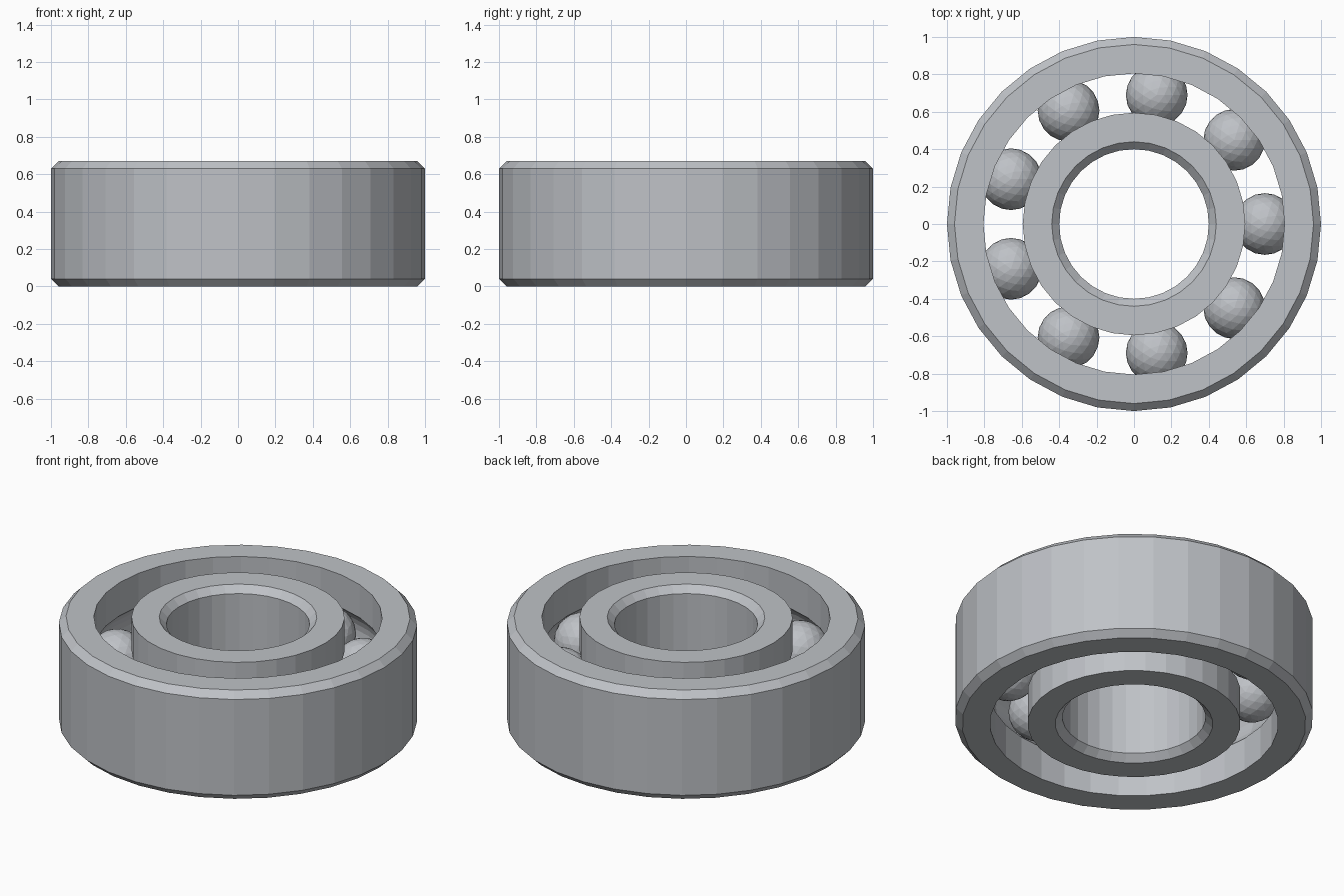
import bpy
import bmesh
from math import cos, sin, pi, sqrt, atan2

SIDES = 32
HEIGHT = 0.67
MID = HEIGHT / 2
CHAMFER = 0.04
TRACK = 0.70          # radius of the circle the balls run on
BALL = 0.165
GROOVE = 0.168
BALLS = 9

if "Cube" in bpy.data.objects:
    bpy.data.objects.remove(bpy.data.objects["Cube"])

steel = bpy.data.materials.new("steel grey")
steel.use_nodes = True
colour = (0.52, 0.54, 0.57, 1)
steel.diffuse_color = colour
steel.node_tree.nodes["Principled BSDF"].inputs["Base Color"].default_value = colour


def add_object(name, bm):
    mesh = bpy.data.meshes.new(name)
    bmesh.ops.recalc_face_normals(bm, faces=bm.faces)
    bm.to_mesh(mesh)
    bm.free()
    mesh.materials.append(steel)
    obj = bpy.data.objects.new(name, mesh)
    bpy.context.collection.objects.link(obj)
    return obj


def groove(wall, side, steps=8):
    """Arc of the ball race cut into a wall, from bottom to top."""
    gap = abs(wall - TRACK)
    half = atan2(sqrt(GROOVE ** 2 - gap ** 2), gap)
    angles = [half * (2 * i / steps - 1) for i in range(steps + 1)]
    return [(TRACK + side * GROOVE * cos(a), MID + GROOVE * sin(a)) for a in angles]


def ring(name, plain, chamfered, race):
    """Revolve a closed profile: grooved wall, then chamfered wall."""
    inset = CHAMFER if chamfered < plain else -CHAMFER
    profile = [(plain, 0)] + race + [
        (plain, HEIGHT), (chamfered + inset, HEIGHT),
        (chamfered, HEIGHT - CHAMFER), (chamfered, CHAMFER),
        (chamfered + inset, 0)]
    bm = bmesh.new()
    loops = []
    for i in range(SIDES):
        a = 2 * pi * i / SIDES
        loops.append([bm.verts.new((r * cos(a), r * sin(a), z)) for r, z in profile])
    for i, here in enumerate(loops):
        there = loops[(i + 1) % SIDES]
        for j in range(len(profile)):
            k = (j + 1) % len(profile)
            bm.faces.new((here[j], there[j], there[k], here[k]))
    return add_object(name, bm)


# Outer and inner rings, with the race on the facing walls
ring("outer_ring", 0.805, 1.0, groove(0.805, 1))
ring("inner_ring", 0.595, 0.40, groove(0.595, -1))

# Balls between the rings
for n in range(BALLS):
    a = 2 * pi * n / BALLS
    bm = bmesh.new()
    bmesh.ops.create_icosphere(bm, subdivisions=3, radius=BALL)
    ball = add_object(f"ball_{n + 1}", bm)
    ball.location = (TRACK * cos(a), TRACK * sin(a), MID)
